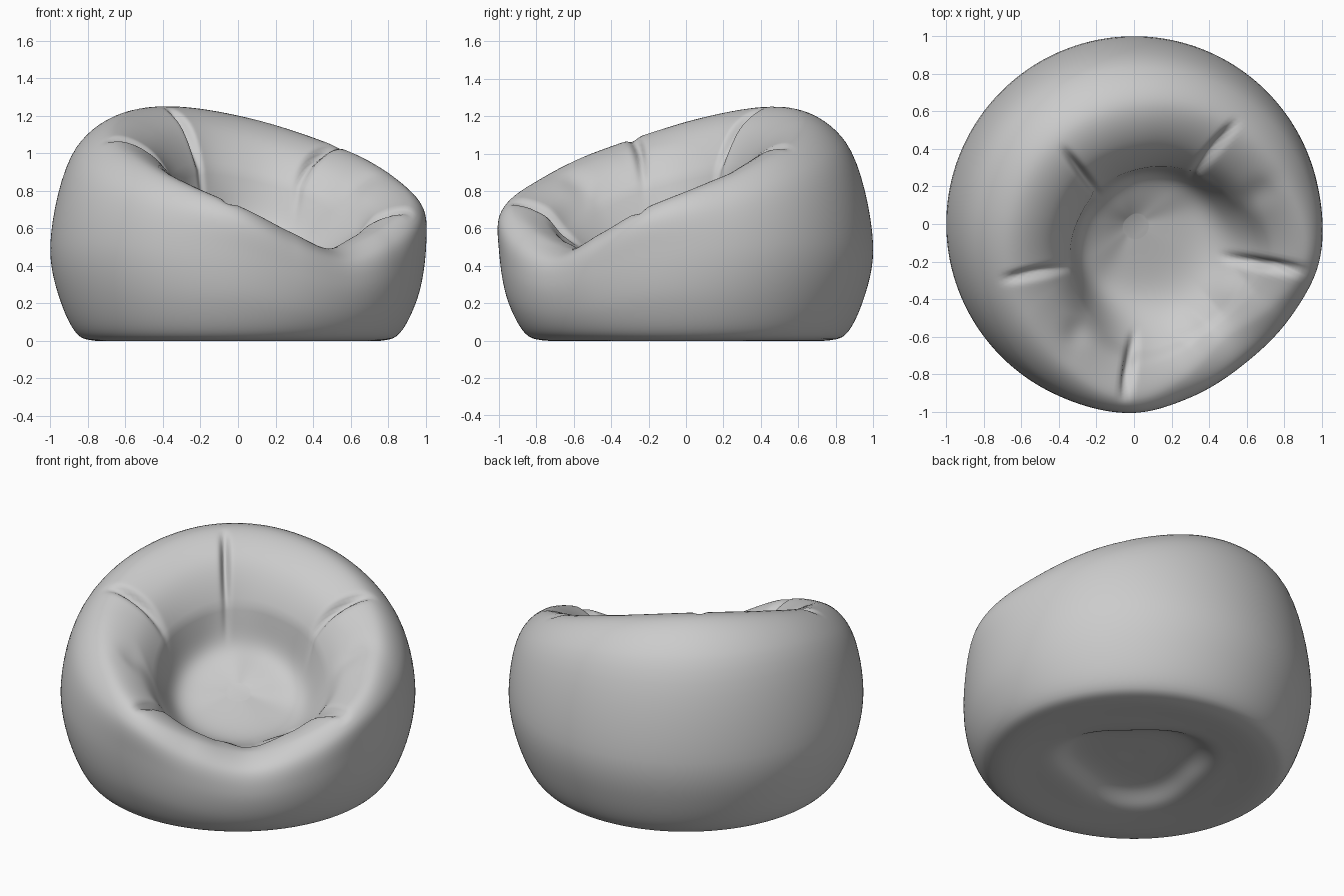
import bpy, bmesh, math
from mathutils import Vector

if "Cube" in bpy.data.objects:
    bpy.data.objects.remove(bpy.data.objects["Cube"])

# Profile stations by angle away from the low front lip (front faces +x,-y):
# angle, widest(r,z), shoulder(r,z), crest(r,z), inner bulge(r,z), seat junction(r,z)
STATIONS = [
    (0,   .95, .30, .915, .43, .79, .49, .65, .45, .44, .39),
    (20,  .97, .36, .95, .51, .86, .58, .65, .49, .44, .395),
    (40,  1.0, .48, .997, .66, .93, .725, .64, .57, .43, .41),
    (65,  1.0, .50, .96, .76, .84, .875, .52, .69, .40, .45),
    (90,  1.0, .52, .92, .87, .76, 1.01, .41, .79, .36, .53),
    (135, 1.0, .52, .86, 1.04, .65, 1.185, .285, .86, .28, .64),
    (180, 1.0, .52, .86, 1.09, .62, 1.25, .255, .88, .23, .68),
]
N_ANG, SUB, CENTRE_Z, AXIS = 256, 8, .50, -51


def station(t):
    """Smoothly interpolate the station table at angle t (Hermite)."""
    n = len(STATIONS)
    i = next((k for k in range(n - 1) if t <= STATIONS[k + 1][0]), n - 2)
    a, b = STATIONS[i], STATIONS[i + 1]
    h = b[0] - a[0]
    s = (t - a[0]) / h

    def slope(k, c):
        if k in (0, n - 1):
            return 0.0
        p, q = STATIONS[k - 1], STATIONS[k + 1]
        return (q[c] - p[c]) / (q[0] - p[0])
    return [(2*s**3 - 3*s**2 + 1) * a[c] + (s**3 - 2*s*s + s) * h * slope(i, c)
            + (3*s*s - 2*s**3) * b[c] + (s**3 - s*s) * h * slope(i + 1, c)
            for c in range(1, 11)]


def curve_through(pts):
    """Centripetal Catmull-Rom through a list of 2D points."""
    p = [Vector(q) for q in pts]
    p = [2 * p[0] - p[1]] + p + [2 * p[-1] - p[-2]]
    out = []
    for i in range(len(p) - 3):
        k = [0.0]
        for j in range(3):
            k.append(k[-1] + max((p[i + j + 1] - p[i + j]).length, 1e-4) ** .5)

        def mix(u, v, lo, hi):
            return u.lerp(v, (x - k[lo]) / (k[hi] - k[lo]))
        for s in range(SUB):
            x = k[1] + (k[2] - k[1]) * s / SUB
            a = [mix(p[i + m], p[i + m + 1], m, m + 1) for m in range(3)]
            b = [mix(a[m], a[m + 1], m, m + 2) for m in range(2)]
            out.append(mix(b[0], b[1], 1, 2))
    return out + [p[-2]]


def profile(t, ang):
    wr, wz, sr, sz, cr, cz, ir, iz, jr, jz = station(t)
    dent = 1 + .1 * math.cos(3 * ang + .6)      # irregular recess underneath
    pts = [(.02, .09), (.32 * dent, .075), (.44 * dent, .02), (.58, .006),
           (.77, .002), (.85, .03), (.85 + (wr - .85) * .68, wz * .44),
           (wr, wz), (sr, sz), (cr, cz),
           (cr + (ir - cr) * .6, cz - (cz - iz) * .24), (ir, iz), (jr, jz),
           (jr * .5, CENTRE_Z + (jz - CENTRE_Z) * .55), (.015, CENTRE_Z)]
    return curve_through(pts)


# Bean bag body: profiles swept around the vertical axis
bm = bmesh.new()
cols = []
for a in range(N_ANG):
    ang = 2 * math.pi * a / N_ANG
    t = abs((math.degrees(ang) - AXIS + 180) % 360 - 180)
    cols.append([bm.verts.new((q.x * math.cos(ang), q.x * math.sin(ang), q.y))
                 for q in profile(t, ang)])
for a in range(N_ANG):
    c, d = cols[a], cols[(a + 1) % N_ANG]
    for r in range(len(c) - 1):
        bm.faces.new((c[r], d[r], d[r + 1], c[r + 1]))
bm.faces.new([c[0] for c in reversed(cols)])
bm.faces.new([c[-1] for c in cols])
bmesh.ops.recalc_face_normals(bm, faces=bm.faces)

# Relax the seat so the cushion flows into the walls
seat = [v for col in cols for v in col[11 * SUB:]]
for _ in range(50):
    bmesh.ops.smooth_vert(bm, verts=seat, factor=.5,
                          use_axis_x=True, use_axis_y=True, use_axis_z=True)
bm.normal_update()

# Seat creases and soft folds: start xy, end xy, width, depth (negative = bulge)
FOLDS = [
    ((-.36, .38), (-.20, .17), .022, .05),
    ((.53, .53), (.32, .27), .024, .05),
    ((-.68, -.29), (-.36, -.23), .024, .05),
    ((.90, -.25), (.50, -.18), .026, .05),
    ((-.05, -.92), (0, -.60), .024, .05),
    ((.74, .22), (.58, .10), .07, .015),
    ((-.33, -.66), (-.28, -.50), .07, .015),
    ((.58, -.28), (.42, -.42), .10, -.02),
    ((.25, -.62), (.35, -.50), .10, -.02),
]
moves = []
for col in cols:
    for v in col[9 * SUB - 4:]:
        p, push = v.co.xy, 0.0
        for s, e, w, dep in FOLDS:
            s, e = Vector(s), Vector(e)
            f = max(0, min(1, (p - s).dot(e - s) / (e - s).length_squared))
            dist = (p - s.lerp(e, f)).length
            push += dep * (.25 + .75 * math.sin(math.pi * f)) * math.exp(-(dist / w) ** 2)
        moves.append((v, v.normal * -push))
for v, m in moves:
    v.co += m

mesh = bpy.data.meshes.new("beanbag_seat")
bm.to_mesh(mesh)
bm.free()
body = bpy.data.objects.new("beanbag_seat", mesh)
bpy.context.collection.objects.link(body)
for poly in mesh.polygons:
    poly.use_smooth = True
